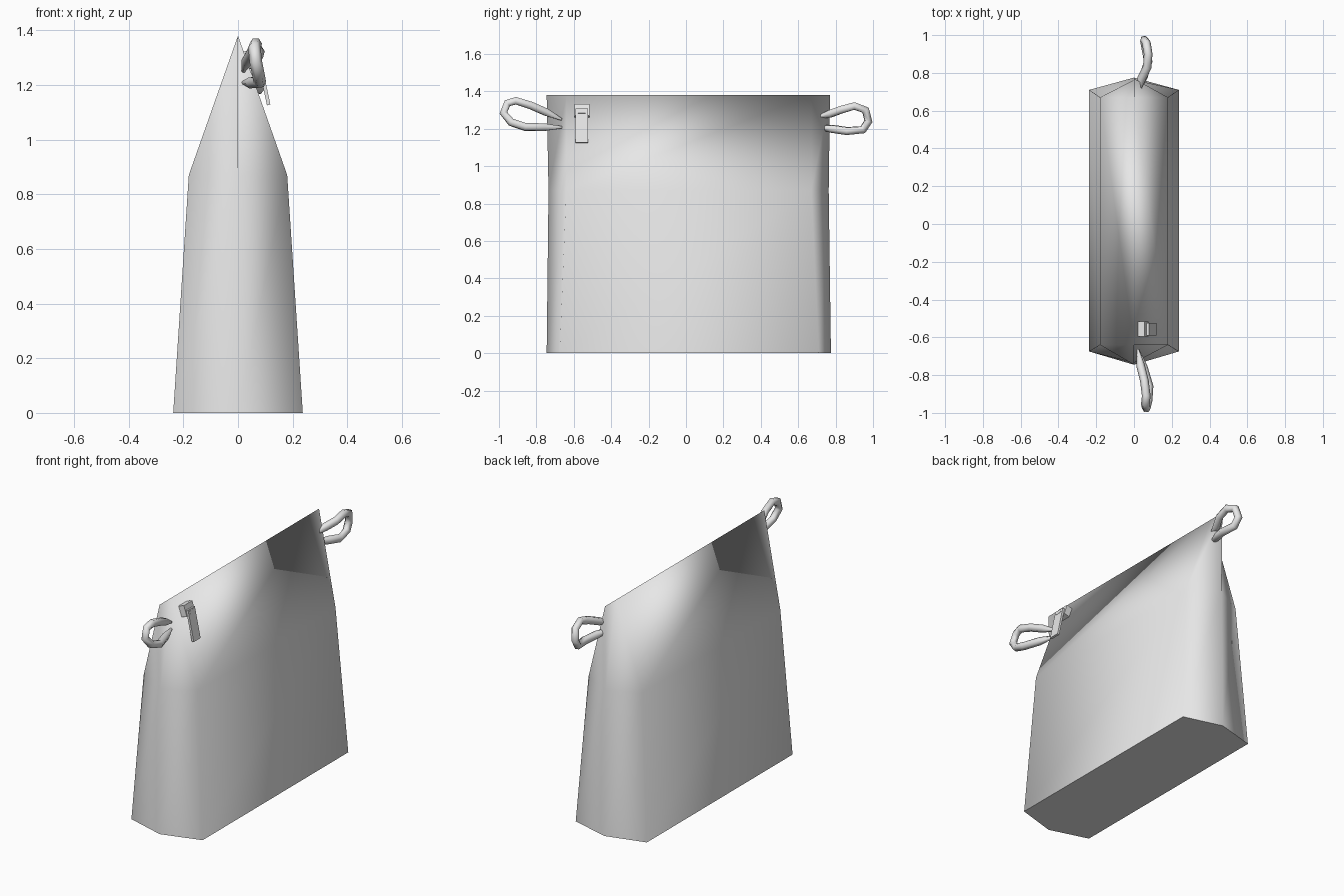
import bpy
import bmesh
import math

cube = bpy.data.objects.get("Cube")
if cube:
    bpy.data.objects.remove(cube, do_unlink=True)

grey = bpy.data.materials.new("light_grey")
grey.use_nodes = True
grey.diffuse_color = (0.8, 0.8, 0.8, 1)
grey.node_tree.nodes["Principled BSDF"].inputs["Base Color"].default_value = (0.8, 0.8, 0.8, 1)


def add_object(name, data):
    obj = bpy.data.objects.new(name, data)
    bpy.context.collection.objects.link(obj)
    data.materials.append(grey)
    return obj


# Bag body: hexagonal sections that pinch into a straight closed ridge
def section(bm, half_width, z, front, front_corner, back_corner, back):
    right = [bm.verts.new((half_width, y, z)) for y in (front_corner, back_corner)]
    if half_width:
        left = [bm.verts.new((-half_width, y, z)) for y in (back_corner, front_corner)]
    else:
        left = right[::-1]
    tip_front = bm.verts.new((0, front, z))
    tip_back = bm.verts.new((0, back, z))
    return [tip_front, *right, tip_back, *left]


bm = bmesh.new()
rings = [
    section(bm, 0.237, 0, -0.745, -0.675, 0.71, 0.775),
    section(bm, 0.18, 0.87, -0.735, -0.64, 0.67, 0.763),
    section(bm, 0, 1.38, -0.745, -0.64, 0.67, 0.77),
]
for low, high in zip(rings, rings[1:]):
    for i in range(6):
        j = (i + 1) % 6
        face = bm.faces.new((low[i], low[j], high[j], high[i]))
        face.smooth = True
base = bm.faces.new(rings[0][::-1])
for edge in base.edges:
    edge.smooth = False
body_mesh = bpy.data.meshes.new("bag_body")
bm.to_mesh(body_mesh)
bm.free()
add_object("bag_body", body_mesh)


# Cord loops at both ends, with tapered tips
def cord_loop(name, points):
    curve = bpy.data.curves.new(name, "CURVE")
    curve.dimensions = "3D"
    curve.bevel_depth = 0.023
    curve.bevel_resolution = 1
    curve.use_fill_caps = True
    spline = curve.splines.new("POLY")
    spline.points.add(len(points) - 1)
    for point, co in zip(spline.points, points):
        point.co = (*co, 1)
    spline.points[0].radius = spline.points[-1].radius = 0.3
    spline.use_smooth = True
    add_object(name, curve)


cord_loop("back_loop", [
    (0.02, 0.69, 1.255), (0.04, 0.77, 1.28), (0.07, 0.83, 1.302),
    (0.075, 0.90, 1.322), (0.065, 0.96, 1.3), (0.055, 0.975, 1.24),
    (0.06, 0.945, 1.195), (0.075, 0.86, 1.188), (0.05, 0.78, 1.2),
    (0.02, 0.69, 1.21)])
cord_loop("front_loop", [
    (0.02, -0.665, 1.25), (0.035, -0.75, 1.29), (0.055, -0.83, 1.325),
    (0.065, -0.91, 1.35), (0.06, -0.955, 1.337), (0.065, -0.976, 1.285),
    (0.075, -0.935, 1.235), (0.08, -0.86, 1.21), (0.05, -0.76, 1.208),
    (0.02, -0.665, 1.208)])


# Zip slider and its hanging pull tab
def box(name, centre, size, tilt=0):
    bm = bmesh.new()
    bmesh.ops.create_cube(bm, size=1)
    bmesh.ops.scale(bm, vec=size, verts=bm.verts)
    mesh = bpy.data.meshes.new(name)
    bm.to_mesh(mesh)
    bm.free()
    obj = add_object(name, mesh)
    obj.location = centre
    obj.rotation_euler.y = math.radians(tilt)


box("slider_block", (0.045, -0.555, 1.295), (0.045, 0.08, 0.065), -18)
box("pull_tab", (0.093, -0.557, 1.217), (0.013, 0.065, 0.185), -12)
box("tab_hinge", (0.07, -0.557, 1.29), (0.03, 0.04, 0.02), -12)
